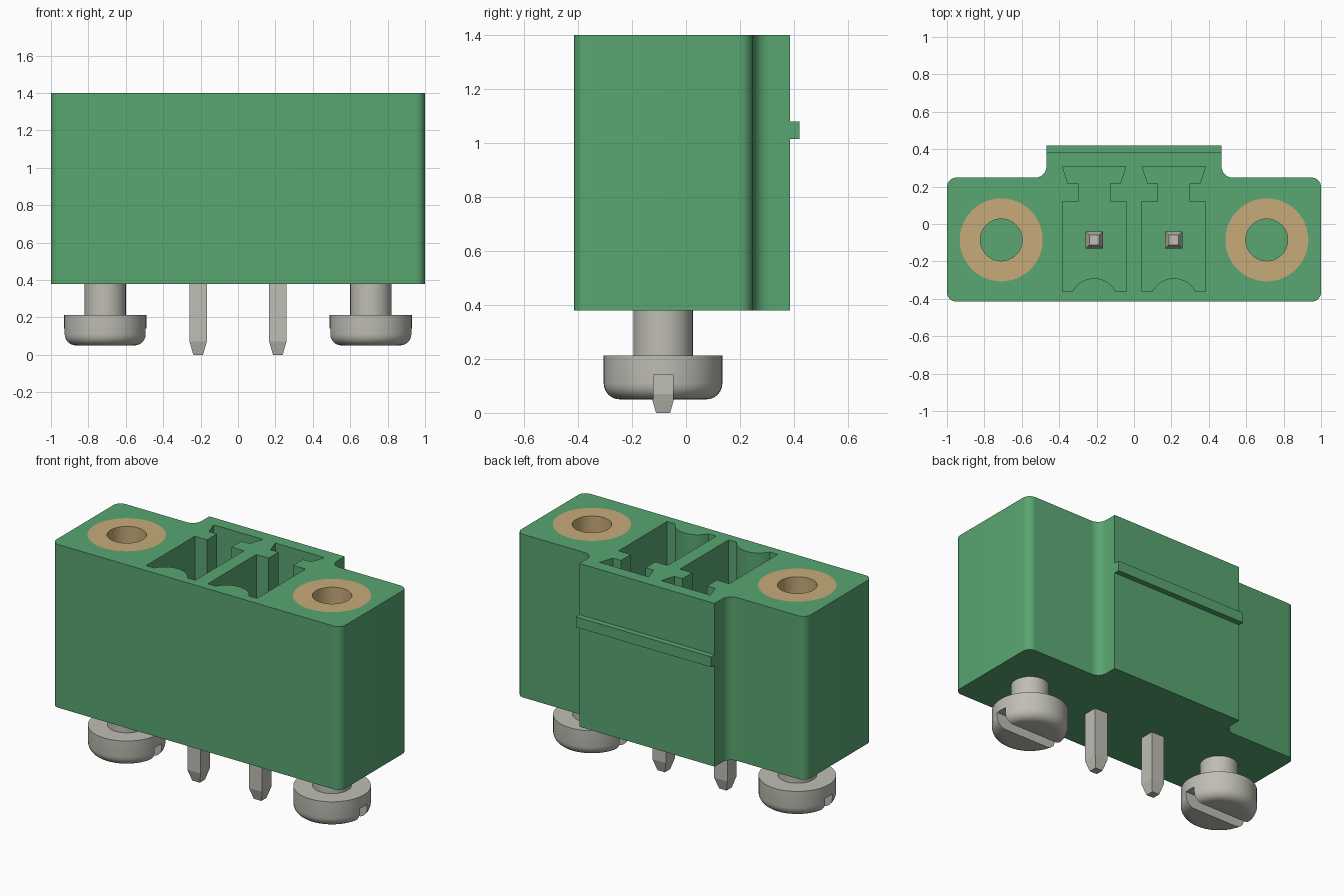
import bpy, bmesh
from math import sin, cos, pi
from mathutils import Vector, Matrix

cube = bpy.data.objects.get("Cube")
if cube:
    bpy.data.objects.remove(cube, do_unlink=True)

BASE, TOP = 0.38, 1.40      # housing bottom and top
AXIS_Y = -0.085             # row of pins and screws
SCREW_X, PIN_X = 0.71, 0.213


def material(name, color, rough=0.6):
    m = bpy.data.materials.new(name)
    m.use_nodes = True
    m.diffuse_color = (*color, 1)
    bsdf = m.node_tree.nodes["Principled BSDF"]
    bsdf.inputs["Base Color"].default_value = (*color, 1)
    bsdf.inputs["Roughness"].default_value = rough
    return m


GREEN = material("green plastic", (0.10, 0.38, 0.165))
BRASS = material("brass", (0.57, 0.41, 0.19))
METAL = material("tinned metal", (0.52, 0.51, 0.46))


def finish(bm, name, mat):
    bmesh.ops.recalc_face_normals(bm, faces=bm.faces)
    me = bpy.data.meshes.new(name)
    bm.to_mesh(me)
    bm.free()
    me.materials.append(mat)
    ob = bpy.data.objects.new(name, me)
    bpy.context.collection.objects.link(ob)
    return ob


def activate(ob):
    bpy.ops.object.select_all(action='DESELECT')
    ob.select_set(True)
    bpy.context.view_layer.objects.active = ob


def smooth(ob):
    activate(ob)
    bpy.ops.object.shade_smooth_by_angle(angle=pi / 6)


def prism(name, pts, z0, z1, mat):
    bm = bmesh.new()
    face = bm.faces.new([bm.verts.new((x, y, z0)) for x, y in pts])
    top = bmesh.ops.extrude_face_region(bm, geom=[face])["geom"]
    verts = [v for v in top if isinstance(v, bmesh.types.BMVert)]
    bmesh.ops.translate(bm, verts=verts, vec=(0, 0, z1 - z0))
    return finish(bm, name, mat)


def box(name, x0, x1, y0, y1, z0, z1, mat):
    return prism(name, [(x0, y0), (x1, y0), (x1, y1), (x0, y1)], z0, z1, mat)


def lathe(name, profile, x, mat, closed=False, steps=48):
    bm = bmesh.new()
    vs = [bm.verts.new((r, 0, z)) for r, z in profile]
    pairs = list(zip(vs, vs[1:])) + ([(vs[-1], vs[0])] if closed else [])
    edges = [bm.edges.new(p) for p in pairs]
    bmesh.ops.spin(bm, geom=vs + edges, cent=(0, 0, 0), axis=(0, 0, 1),
                   angle=2 * pi, steps=steps)
    bmesh.ops.remove_doubles(bm, verts=bm.verts, dist=1e-4)
    bmesh.ops.translate(bm, verts=bm.verts, vec=(x, AXIS_Y, 0))
    return finish(bm, name, mat)


def cut(ob, cutter):
    cutter.hide_render = True
    mod = ob.modifiers.new("cut", 'BOOLEAN')
    mod.operation, mod.solver, mod.object = 'DIFFERENCE', 'EXACT', cutter
    activate(ob)
    bpy.ops.object.modifier_apply(modifier=mod.name)
    bpy.data.objects.remove(cutter, do_unlink=True)


def rounded(corners, n=8):
    """Round right-angled corners given as (x, y, radius)."""
    out = []
    for i, (x, y, r) in enumerate(corners):
        p = Vector((x, y))
        if not r:
            out.append(tuple(p))
            continue
        d0 = (Vector(corners[i - 1][:2]) - p).normalized()
        d1 = (Vector(corners[(i + 1) % len(corners)][:2]) - p).normalized()
        c = p + r * (d0 + d1)
        for k in range(n + 1):
            t = k / n * pi / 2
            out.append(tuple(c - r * (cos(t) * d1 + sin(t) * d0)))
    return out


# Housing with raised centre section at the back
right = [(1, -0.415, 0.05), (1, 0.248, 0.05), (0.468, 0.248, 0.06), (0.468, 0.385, 0)]
left = [(-x, y, r) for x, y, r in reversed(right)]
housing = prism("housing", rounded(right + left), BASE, TOP, GREEN)

# Keyed plug pockets, each with a curved front wall and a dovetail at the back
R, ARC_Y, HALF = 0.13, -0.42, 1.09
arc = [(R * sin(a), ARC_Y + R * cos(a))
       for a in (HALF * (k / 6 - 1) for k in range(13))]
side = [(0.17, -0.36), (0.17, 0.12), (0.085, 0.12), (0.085, 0.217),
        (0.14, 0.217), (0.17, 0.307)]
pocket = arc + side + [(-x, y) for x, y in reversed(side)]
for s in (-1, 1):
    cut(housing, prism("pocket_cutter", [(x + s * PIN_X, y) for x, y in pocket],
                       0.6, TOP + 0.1, GREEN))
    cut(housing, lathe("insert_cutter", [(0, 0.8), (0.222, 0.8), (0.222, TOP + 0.1),
                                         (0, TOP + 0.1)], s * SCREW_X, GREEN))
smooth(housing)

# Latch rib across the back
box("latch_rib", -0.468, 0.468, 0.38, 0.42, 1.015, 1.08, GREEN)

# Square pins with tapered ends
def pin(name, x):
    bm = bmesh.new()
    rings = []
    for z, h in ((0, 0.026), (0.07, 0.046), (1.06, 0.046), (1.12, 0.026)):
        rings.append([bm.verts.new((x + h * a, AXIS_Y + h * b, z))
                      for a, b in ((-1, -1), (1, -1), (1, 1), (-1, 1))])
    for lo, hi in zip(rings, rings[1:]):
        for i in range(4):
            j = (i + 1) % 4
            bm.faces.new((lo[i], lo[j], hi[j], hi[i]))
    bm.faces.new(rings[0])
    bm.faces.new(rings[-1])
    return finish(bm, name, METAL)


# Threaded inserts, slotted screws and pins on both sides
for s, label in ((-1, "right"), (1, "left")):
    x = s * SCREW_X
    pin(label + "_pin", s * PIN_X)
    smooth(lathe(label + "_insert", [(0.112, 0.8), (0.222, 0.8), (0.222, TOP),
                                     (0.112, TOP)], x, BRASS, closed=True))
    edge = [(0.16 + 0.06 * sin(t), 0.11 - 0.06 * cos(t))
            for t in (k / 6 * pi / 2 for k in range(7))]
    screw = lathe(label + "_screw", [(0, 0.05)] + edge + [(0.22, 0.213), (0.11, 0.213),
                  (0.11, 0.5), (0, 0.5)], x, METAL)
    cut(screw, box("slot_cutter", x - 0.3, x + 0.3, AXIS_Y - 0.036, AXIS_Y + 0.036,
                   0, 0.14, METAL))
    smooth(screw)
